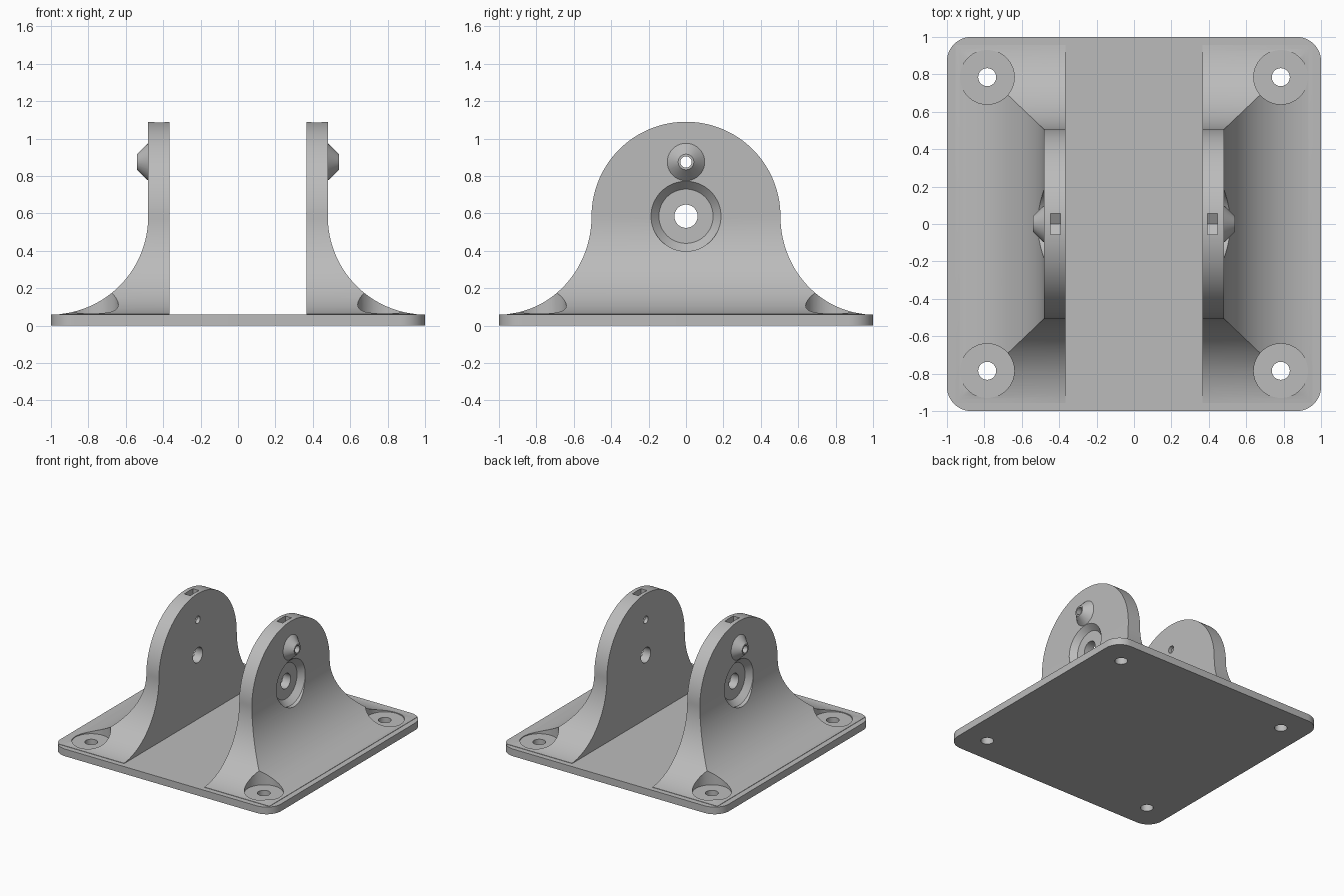
import bpy
import bmesh
from math import sin, cos, pi
from mathutils import Matrix

cube = bpy.data.objects.get("Cube")
if cube:
    bpy.data.objects.remove(cube, do_unlink=True)

grey = bpy.data.materials.new("light grey")
grey.use_nodes = True
grey.diffuse_color = (0.5, 0.5, 0.5, 1)
grey.node_tree.nodes["Principled BSDF"].inputs["Base Color"].default_value = (0.5, 0.5, 0.5, 1)

PLATE_TOP = 0.06
INNER, OUTER = 0.365, 0.48      # wall faces in x
DOME_R, DOME_Z = 0.505, 0.585   # rounded top of the wall
BOLT_Z = 0.875
HOLE = 0.785                    # corner hole offset
ALONG_X = Matrix.Rotation(pi / 2, 4, 'Y')


def loft(name, rings):
    """Skin a stack of equal-length point rings and cap both ends."""
    bm = bmesh.new()
    loops = [[bm.verts.new(p) for p in ring] for ring in rings]
    n = len(loops[0])
    for low, high in zip(loops, loops[1:]):
        for i in range(n):
            j = (i + 1) % n
            bm.faces.new((low[i], low[j], high[j], high[i]))
    bm.faces.new(loops[0])
    bm.faces.new(loops[-1])
    bmesh.ops.recalc_face_normals(bm, faces=bm.faces)
    mesh = bpy.data.meshes.new(name)
    bm.to_mesh(mesh)
    bm.free()
    mesh.materials.append(grey)
    obj = bpy.data.objects.new(name, mesh)
    bpy.context.collection.objects.link(obj)
    return obj


def turned(name, profile, place, sides=64):
    """Turn (radius, height) points around z, then move into place."""
    rings = [[place @ Matrix.Rotation(2 * pi * i / sides, 4, 'Z') @ Matrix.Translation((r, 0, h))
              for i in range(sides)] for r, h in profile]
    return loft(name, [[m.translation for m in ring] for ring in rings])


def across(z):
    return Matrix.Translation((0, 0, z)) @ ALONG_X


def apply(obj, mod):
    bpy.context.view_layer.objects.active = obj
    bpy.ops.object.modifier_apply(modifier=mod.name)


def combine(obj, tool, operation):
    mod = obj.modifiers.new(operation, 'BOOLEAN')
    mod.operation, mod.solver, mod.object = operation, 'EXACT', tool
    apply(obj, mod)
    bpy.data.objects.remove(tool, do_unlink=True)


def smooth(obj):
    bpy.ops.object.select_all(action='DESELECT')
    obj.select_set(True)
    bpy.context.view_layer.objects.active = obj
    bpy.ops.object.shade_smooth_by_angle(angle=pi / 6)


# Base plate with rounded corners
radius, steps = 0.13, 12
outline = []
for quarter, (sx, sy) in enumerate(((1, 1), (-1, 1), (-1, -1), (1, -1))):
    for i in range(steps + 1):
        a = (quarter + i / steps) * pi / 2
        outline.append((sx * (1 - radius) + radius * cos(a), sy * (1 - radius) + radius * sin(a)))
plate = loft("base_plate", [[(x, y, z) for x, y in outline] for z in (0, PLATE_TOP - 0.001)])


# Upright wall: rectangles that flare out at the foot and close in a dome
def slab(x, y, z):
    return [(INNER, -y, z), (x, -y, z), (x, y, z), (INNER, y, z)]


rings = []
for i in range(41):
    a = pi / 2 * (0.055 + 0.945 * i / 40)
    x = 1 - (1 - OUTER) * sin(a)
    y = 1 - (1 - DOME_R) * sin(a)
    rings.append(slab(x, y, DOME_Z - (DOME_Z - PLATE_TOP) * cos(a)))
rings.insert(0, [(x, y, 0.03) for x, y, z in rings[0]])
for i in range(1, 49):
    a = pi / 2 * 0.99 * i / 48
    rings.append(slab(OUTER, DOME_R * cos(a), DOME_Z + DOME_R * sin(a)))
walls = loft("side_walls", rings)

# Conical bolt boss on the outer face
combine(walls, turned("boss", [(0.1, 0.46), (0.1, OUTER), (0.042, 0.54)], across(BOLT_Z)), 'UNION')

# Recess, axle hole and bolt hole
combine(walls, turned("recess", [(0.145, 0.435), (0.187, OUTER), (0.187, 0.7)], across(DOME_Z)), 'DIFFERENCE')
combine(walls, turned("axle_hole", [(0.062, 0.3), (0.062, 0.7)], across(DOME_Z)), 'DIFFERENCE')
combine(walls, turned("bolt_hole", [(0.03, 0.3), (0.03, 0.7)], across(BOLT_Z), 32), 'DIFFERENCE')

# Nut slot with a pointed floor, open at the top
half = 0.056
slot = [(-half, 1.2), (-half, BOLT_Z - half * 0.58), (0, BOLT_Z - half * 1.15),
        (half, BOLT_Z - half * 0.58), (half, 1.2)]
combine(walls, loft("nut_slot", [[(x, y, z) for y, z in slot] for x in (0.393, 0.447)]), 'DIFFERENCE')

# Corner screw holes and the round clearances around them
for sy in (-1, 1):
    spot = Matrix.Translation((HOLE, sy * HOLE, 0))
    combine(walls, turned("clearance", [(0.145, -0.1), (0.145, 0.5)], spot), 'DIFFERENCE')
    for sx in (-1, 1):
        spot = Matrix.Translation((sx * HOLE, sy * HOLE, 0))
        combine(plate, turned("screw_hole", [(0.048, -0.1), (0.048, 0.5)], spot, 40), 'DIFFERENCE')

# Mirror the wall to the other side
mirror = walls.modifiers.new("mirror", 'MIRROR')
mirror.use_mirror_merge = False
apply(walls, mirror)

smooth(plate)
smooth(walls)
